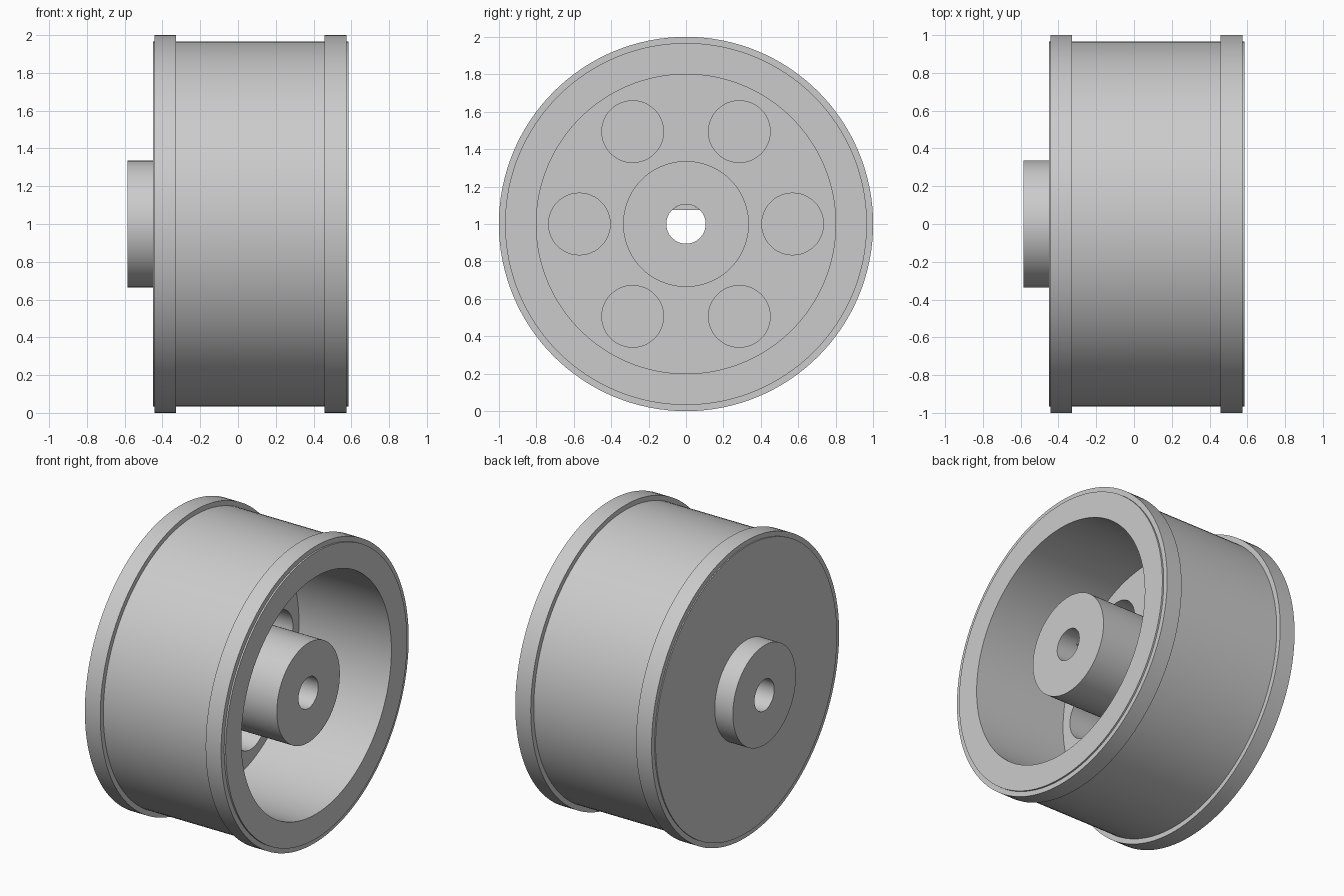
import bpy, bmesh, math
from mathutils import Vector

cube = bpy.data.objects.get("Cube")
if cube:
    bpy.data.objects.remove(cube, do_unlink=True)

grey = bpy.data.materials.new("plain grey")
grey.use_nodes = True
GREY = (0.6, 0.6, 0.6, 1)
grey.diffuse_color = GREY
grey.node_tree.nodes["Principled BSDF"].inputs["Base Color"].default_value = GREY

SEGMENTS = 128


def finish(name, bm):
    bmesh.ops.recalc_face_normals(bm, faces=bm.faces)
    mesh = bpy.data.meshes.new(name)
    bm.to_mesh(mesh)
    bm.free()
    mesh.materials.append(grey)
    obj = bpy.data.objects.new(name, mesh)
    bpy.context.collection.objects.link(obj)
    return obj


def lathe(name, profile):
    """Revolve a closed (x, radius) outline about the axle."""
    bm = bmesh.new()
    rings = []
    for i in range(SEGMENTS):
        a = math.tau * i / SEGMENTS
        rings.append([bm.verts.new((x, r * math.sin(a), 1 + r * math.cos(a)))
                      for x, r in profile])
    n = len(profile)
    for i, ring in enumerate(rings):
        nxt = rings[(i + 1) % SEGMENTS]
        for j in range(n):
            k = (j + 1) % n
            bm.faces.new((ring[j], ring[k], nxt[k], nxt[j]))
    return finish(name, bm)


def prism(name, outline, x0, x1):
    """Extrude a (y, z) outline along the axle."""
    bm = bmesh.new()
    face = bm.faces.new([bm.verts.new((x0, y, z)) for y, z in outline])
    out = bmesh.ops.extrude_face_region(bm, geom=[face])
    verts = [v for v in out["geom"] if isinstance(v, bmesh.types.BMVert)]
    bmesh.ops.translate(bm, vec=Vector((x1 - x0, 0, 0)), verts=verts)
    return finish(name, bm)


def arc(cy, cz, r, start, end, count):
    return [(cy + r * math.sin(start + (end - start) * i / count),
             cz + r * math.cos(start + (end - start) * i / count))
            for i in range(count)]


# Wheel: rim with two flanges, deep dish, hub, rear boss and round bore
BORE, HUB, DISH, BODY = 0.105, 0.336, 0.8, 0.967
WEB = -0.105
wheel = lathe("wheel", [
    (-0.585, BORE), (-0.585, HUB), (-0.45, HUB),
    (-0.45, BODY), (-0.443, BODY), (-0.443, 1), (-0.328, 1), (-0.328, BODY),
    (0.459, BODY), (0.459, 1), (0.574, 1), (0.574, BODY), (0.585, BODY),
    (0.585, DISH), (WEB, DISH), (WEB, HUB), (0.525, HUB), (0.525, BORE)])

# Six blind pockets sunk into the web
for i in range(6):
    a = math.tau * i / 6 + math.pi / 6
    centre = (0.57 * math.sin(a), 1 + 0.57 * math.cos(a))
    cutter = prism("pocket_cutter", arc(*centre, 0.165, 0, math.tau, 48), -0.33, 0.1)
    cutter.hide_render = True
    cut = wheel.modifiers.new("pocket", 'BOOLEAN')
    cut.operation = 'DIFFERENCE'
    cut.solver = 'EXACT'
    cut.object = cutter
    bpy.context.view_layer.objects.active = wheel
    bpy.ops.object.modifier_apply(modifier=cut.name)
    bpy.data.objects.remove(cutter, do_unlink=True)

# Flat along the top of the bore, making it D-shaped inside
half = math.acos(0.075 / BORE)
flat = prism("bore_flat", arc(0, 1, BORE, -half, half, 16)
             + [(BORE * math.sin(half), 1 + BORE * math.cos(half))], -0.45, 0.4)

# Smooth round walls with sharp edges
for obj in (wheel, flat):
    bpy.ops.object.select_all(action='DESELECT')
    obj.select_set(True)
    bpy.context.view_layer.objects.active = obj
    bpy.ops.object.shade_smooth_by_angle(angle=math.radians(30))
